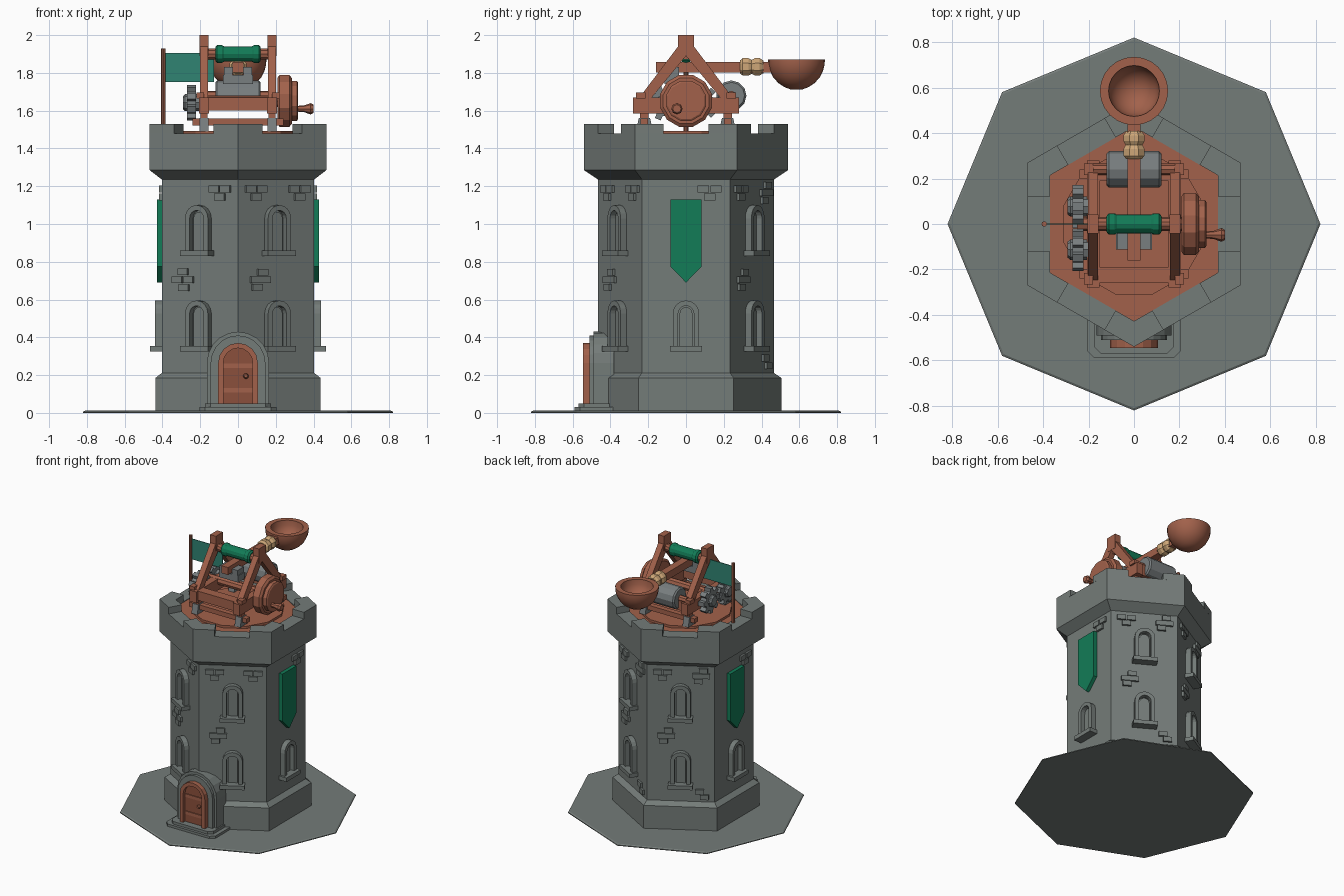
import bpy, bmesh
from math import sin, cos, pi, radians
from mathutils import Matrix, Vector

if "Cube" in bpy.data.objects:
    bpy.data.objects.remove(bpy.data.objects["Cube"])


def material(name, rgb):
    m = bpy.data.materials.new(name)
    m.diffuse_color = (*rgb, 1)
    m.use_nodes = True
    m.node_tree.nodes["Principled BSDF"].inputs["Base Color"].default_value = m.diffuse_color
    return m


STONE = material("grey stone", (0.175, 0.2, 0.19))
IRON = material("grey iron", (0.19, 0.21, 0.215))
WOOD = material("brown wood", (0.36, 0.12, 0.07))
DARK = material("dark wood", (0.26, 0.08, 0.045))
GREEN = material("green cloth", (0.006, 0.2, 0.095))
TEAL = material("flag teal", (0.03, 0.23, 0.17))
ROPE = material("tan rope", (0.62, 0.39, 0.19))


def finish(name, bm, mat, M):
    bmesh.ops.recalc_face_normals(bm, faces=bm.faces)
    bm.transform(M)
    me = bpy.data.meshes.new(name)
    bm.to_mesh(me)
    bm.free()
    me.materials.append(mat)
    ob = bpy.data.objects.new(name, me)
    bpy.context.collection.objects.link(ob)
    return ob


def face_frame(deg, dist=0.0):
    """local x = along wall, y = up, z = outward"""
    a = radians(deg)
    t, n = Vector((-sin(a), cos(a), 0)), Vector((cos(a), sin(a), 0))
    return Matrix.Translation(n * dist) @ Matrix((t, (0, 0, 1), n)).transposed().to_4x4()


def prism(name, pts, z0, z1, mat, M=Matrix()):
    bm = bmesh.new()
    lo = [bm.verts.new((x, y, z0)) for x, y in pts]
    hi = [bm.verts.new((x, y, z1)) for x, y in pts]
    bm.faces.new(lo)
    bm.faces.new(hi)
    for i in range(len(pts)):
        j = (i + 1) % len(pts)
        bm.faces.new((lo[i], lo[j], hi[j], hi[i]))
    return finish(name, bm, mat, M)


def rect(x0, x1, y0, y1):
    return [(x0, y0), (x1, y0), (x1, y1), (x0, y1)]


def box(name, c, s, mat):
    x, y, z = (v / 2 for v in s)
    return prism(name, rect(-x, x, -y, y), -z, z, mat, Matrix.Translation(c))


def lathe(name, prof, n, mat, M=Matrix(), phase=90):
    bm = bmesh.new()
    rings = []
    for r, z in prof:
        rings.append([bm.verts.new((r * cos(radians(phase) + 2 * pi * i / n),
                                    r * sin(radians(phase) + 2 * pi * i / n), z)) for i in range(n)])
    for a, b in zip(rings, rings[1:]):
        for i in range(n):
            j = (i + 1) % n
            bm.faces.new((a[i], a[j], b[j], b[i]))
    bm.faces.new(rings[0])
    bm.faces.new(rings[-1])
    return finish(name, bm, mat, M)


def along(axis, c):
    R = Matrix.Rotation(pi / 2, 4, 'Y') if axis == 'x' else Matrix.Rotation(-pi / 2, 4, 'X')
    return Matrix.Translation(c) @ R


def arch(w, z0, spring, n=8):
    return ([(-w, z0)] + [(-w * cos(pi * i / n), spring + w * sin(pi * i / n)) for i in range(n + 1)]
            + [(w, z0)])


def arch_ring(wo, wi, z0, spring):
    return arch(wo, z0, spring) + arch(wi, z0, spring)[::-1]


# ground slab and tower
lathe("ground_slab", [(0.82, 0), (0.82, 0.006), (0.81, 0.012)], 8, STONE)
lathe("tower", [(0.505, 0.01), (0.505, 0.185), (0.465, 0.212), (0.465, 1.235), (0.54, 1.285),
                (0.54, 1.48), (0.427, 1.48), (0.427, 1.46)], 6, STONE)
lathe("deck", [(0.427, 1.455), (0.427, 1.475)], 6, WOOD)
lathe("turntable", [(0.32, 1.47), (0.32, 1.492)], 12, WOOD, phase=75)

# corner merlons
for k in range(6):
    c = 30 + 60 * k

    def at(deg, d, u=0.0):
        p = face_frame(deg, d) @ Vector((u, 0, 0))
        return (p.x, p.y)
    pts = [at(c, 0.54), at(c + 30, 0.468, -0.12), at(c + 30, 0.37, -0.12),
           at(c, 0.427), at(c - 30, 0.37, 0.12), at(c - 30, 0.468, 0.12)]
    prism("merlon", pts, 1.478, 1.53, STONE)


# windows, banners and loose bricks on each wall
def window(deg, z):
    F = face_frame(deg, 0.40)
    prism("window_frame", arch_ring(0.07, 0.042, z + 0.03, z + 0.2), -0.01, 0.04, STONE, F)
    prism("window_pane", arch(0.034, z + 0.03, z + 0.2), -0.01, 0.012, STONE, F)
    prism("window_sill", rect(-0.085, 0.085, z, z + 0.03), -0.01, 0.065, STONE, F)


def bricks(deg, u, z, kind):
    F = face_frame(deg, 0.40)
    rows = {"cross": [(0, 0.042), (-0.034, 0), (0.034, 0), (0.005, -0.042)],
            "pair": [(-0.034, 0.02), (0.034, 0.02), (0, -0.022)],
            "step": [(0.015, 0.04), (0.03, 0), (-0.03, 0), (-0.02, -0.04)],
            "low": [(-0.02, 0.02), (0.012, -0.02)]}[kind]
    for du, dz in rows:
        prism("brick", rect(u + du - 0.03, u + du + 0.03, z + dz - 0.018, z + dz + 0.018),
              -0.01, 0.018, STONE, F)


for deg in range(0, 360, 60):
    window(deg, 0.325)
    if deg % 180:
        window(deg, 0.83)
        bricks(deg, -0.125 if deg != 240 else 0.125, 1.165, "pair")
        if deg != 240:
            bricks(deg, 0.14, 1.165, "step" if deg < 180 else "pair")
        bricks(deg, -0.1, 0.705, "cross" if deg == 240 else "step")
    else:
        prism("wall_banner", [(-0.083, 1.13), (-0.083, 0.775), (0, 0.69), (0.083, 0.775), (0.083, 1.13)],
              -0.01, 0.03, GREEN, face_frame(deg, 0.40))
        bricks(deg, 0.125, 1.165, "pair")
    if deg in (60, 120):
        bricks(deg, 0.15, 0.27, "low")

# door with stone surround and step
D = face_frame(270)
prism("door_surround", arch(0.165, 0.01, 0.265, 10), 0.38, 0.49, STONE, D)
prism("door_surround_lip", arch(0.145, 0.01, 0.265, 10), 0.48, 0.51, STONE, D)
prism("door_frame", arch_ring(0.105, 0.078, 0.05, 0.265), 0.48, 0.545, WOOD, D)
prism("door_panel", arch(0.08, 0.05, 0.265), 0.48, 0.52, DARK, D)
for z in (0.12, 0.25):
    prism("door_strap", rect(-0.076, 0.076, z - 0.012, z + 0.012), 0.51, 0.527, WOOD, D)
lathe("door_knob", [(0.008, 0.51), (0.015, 0.53), (0.008, 0.542)], 8, WOOD,
      D @ Matrix.Translation((0.042, 0.195, 0)))
for w, y, z in ((0.205, 0.59, 0.03), (0.175, 0.57, 0.05)):
    prism("door_step", [(-w, -0.38), (-w, -y + 0.03), (-w + 0.03, -y), (w - 0.03, -y),
                        (w, -y + 0.03), (w, -0.38)], 0.005, z, STONE)

# catapult frames, mirrored left and right
S = face_frame(0)
for s in (-1, 1):
    x = 0.18 * s
    box("side_rail", (x, 0, 1.628), (0.055, 0.56, 0.085), WOOD)
    prism("post_top", rect(-0.042, 0.042, 1.89, 2.0), x - 0.024, x + 0.024, WOOD, S)
    for e in (-1, 1):
        prism("slanted_leg", [(0, 1.97), (0.042 * e, 1.94), (0.25 * e, 1.665), (0.185 * e, 1.665), (0, 1.89)],
              x - 0.022, x + 0.022, WOOD, S)
        prism("foot", [(e * 0.22 - 0.045, 1.49), (e * 0.22 + 0.045, 1.49), (e * 0.22 + 0.03, 1.56),
                       (e * 0.22 - 0.03, 1.56)], x - 0.024, x + 0.024, IRON, S)
        box("foot_peg", (x, e * 0.22, 1.575), (0.035, 0.045, 0.04), WOOD)
        box("rail_stud", (x + 0.02 * s, e * 0.24, 1.68), (0.04, 0.05, 0.03), WOOD)
for e in (-1, 1):
    box("cross_beam", (0, e * 0.225, 1.635), (0.34, 0.07, 0.07), WOOD)
    box("low_cross_bar", (0, e * 0.22, 1.54), (0.48, 0.04, 0.035), WOOD)

# axle with green wrap
lathe("top_axle", [(0.03, -0.18), (0.03, 0.18)], 10, WOOD, along('x', (0, 0, 1.9)))
lathe("axle_wrap", [(0.036, -0.12), (0.047, -0.11), (0.047, -0.085), (0.041, -0.075), (0.041, 0.075),
                    (0.047, 0.085), (0.047, 0.11), (0.036, 0.12)], 12, GREEN, along('x', (0, 0, 1.9)))

# throwing arm, rope binding and cup
box("throwing_arm", (0, 0.15, 1.83), (0.056, 0.62, 0.056), WOOD)
lathe("rope_binding", [(0.036, 0.285), (0.05, 0.3), (0.05, 0.33), (0.04, 0.348), (0.05, 0.365),
                       (0.05, 0.39), (0.036, 0.41)], 8, ROPE, along('y', (0, 0, 1.832)), 22.5)
cup = lathe("cup", [(0.03, 1.712)]
            + [(0.15 * sin(radians(t)), 1.865 - 0.155 * cos(radians(t))) for t in (25, 40, 55, 70, 82, 90)]
            + [(0.15, 1.872), (0.112, 1.872)]
            + [(0.112 * sin(radians(t)), 1.865 - 0.115 * cos(radians(t))) for t in (75, 60, 45, 30, 12)],
            24, WOOD, Matrix.Translation((0, 0.585, 0)))
bpy.context.view_layer.objects.active = cup
cup.select_set(True)
bpy.ops.object.shade_smooth_by_angle(angle=radians(35))

# winch drum and iron bracket
lathe("winch_drum", [(0.07, -0.12), (0.08, -0.11), (0.08, 0.11), (0.07, 0.12)], 12, IRON,
      along('x', (0, 0.24, 1.68)))
lathe("drum_axle", [(0.025, -0.18), (0.025, 0.18)], 8, WOOD, along('x', (0, 0.24, 1.68)))
box("arm_bracket", (0, -0.075, 1.765), (0.16, 0.075, 0.05), IRON)
for s in (-1, 1):
    box("bracket_ear", (0.052 * s, -0.075, 1.8), (0.045, 0.075, 0.06), IRON)
lathe("lower_axle", [(0.03, -0.25), (0.03, 0.23)], 8, WOOD, along('x', (0, 0, 1.65)))

# hand wheel with crank
lathe("hand_wheel", [(0.125, 0.208), (0.142, 0.22), (0.142, 0.272), (0.125, 0.285), (0.11, 0.285),
                     (0.11, 0.312), (0.1, 0.318)], 12, WOOD, along('x', (0, 0, 1.652)), 75)
lathe("crank_handle", [(0.015, 0.31), (0.018, 0.35), (0.03, 0.385), (0.022, 0.4)], 8, WOOD,
      along('x', (0, -0.048, 1.61)))

# toothed gears on the left
for y, turn in ((0.077, 0), (-0.113, 22.5)):
    pts = []
    for i in range(8):
        for off, r in ((-14, 0.07), (-10, 0.096), (10, 0.096), (14, 0.07)):
            a = radians(45 * i + off + turn)
            pts.append((y + r * cos(a), 1.642 + r * sin(a)))
    prism("gear", pts, -0.27, -0.222, IRON, S)
    lathe("gear_hub", [(0.035, -0.292), (0.045, -0.28), (0.045, -0.2)], 8, IRON, along('x', (0, y, 1.642)))

# flag
lathe("flag_pole", [(0.012, 1.47), (0.012, 1.93)], 8, WOOD, Matrix.Translation((-0.395, 0, 0)))
box("flag", (-0.258, 0, 1.828), (0.262, 0.005, 0.155), TEAL)
